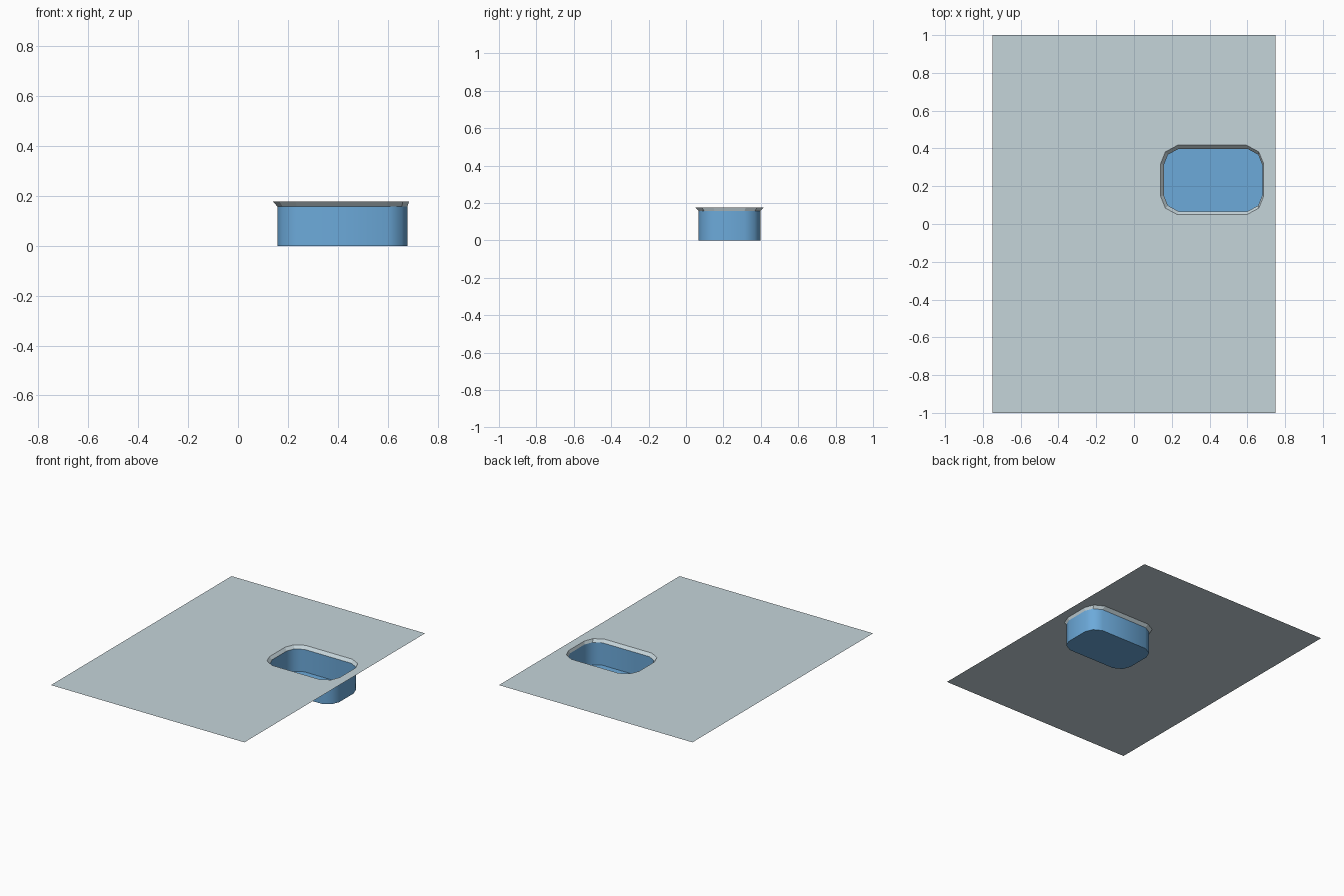
import bpy, bmesh, math

if "Cube" in bpy.data.objects:
    bpy.data.objects.remove(bpy.data.objects["Cube"])

TOP, LIP = 0.177, 0.157


def material(name, rgb):
    m = bpy.data.materials.new(name)
    m.diffuse_color = (*rgb, 1)
    m.use_nodes = True
    m.node_tree.nodes["Principled BSDF"].inputs["Base Color"].default_value = m.diffuse_color
    return m


grey = material("pale grey", (0.56, 0.66, 0.70))
blue = material("blue", (0.15, 0.40, 0.70))


def outline(x0, x1, y0, y1, cx, cy):
    """Rounded rectangle with two segments per corner, counter-clockwise."""
    pts = []
    for i, (x, y, sx, sy) in enumerate(((x1, y1, 1, 1), (x0, y1, -1, 1),
                                        (x0, y0, -1, -1), (x1, y0, 1, -1))):
        corner = [(x, y - sy * cy), (x - sx * cx * 0.28, y - sy * cy * 0.36),
                  (x - sx * cx, y)]
        pts += corner if i % 2 == 0 else corner[::-1]
    return pts


outer = outline(0.141, 0.686, 0.049, 0.417, 0.09, 0.097)
inner = outline(0.158, 0.679, 0.067, 0.398, 0.078, 0.085)


def ring(bm, pts, z):
    return [bm.verts.new((x, y, z)) for x, y in pts]


def loop_edges(bm, vs):
    return [bm.edges.new((vs[i - 1], vs[i])) for i in range(len(vs))]


def wall(bm, low, high):
    """Inward-facing strip between two rings."""
    for i in range(len(low)):
        bm.faces.new((low[i], low[i - 1], high[i - 1], high[i]))


def finish(name, bm, mat, smooth=False):
    me = bpy.data.meshes.new(name)
    bm.to_mesh(me)
    bm.free()
    me.materials.append(mat)
    ob = bpy.data.objects.new(name, me)
    bpy.context.collection.objects.link(ob)
    if smooth:
        bpy.ops.object.select_all(action='DESELECT')
        ob.select_set(True)
        bpy.context.view_layer.objects.active = ob
        bpy.ops.object.shade_smooth_by_angle(angle=math.radians(50))


# Worktop sheet with the sink opening
bm = bmesh.new()
edges = loop_edges(bm, ring(bm, [(-.75, -1), (.75, -1), (.75, 1), (-.75, 1)], TOP))
edges += loop_edges(bm, ring(bm, outer, TOP))
bmesh.ops.triangle_fill(bm, edges=edges, use_beauty=True, normal=(0, 0, 1))
for f in bm.faces:
    f.normal_update()
    if f.normal.z < 0:
        f.normal_flip()
finish("worktop", bm, grey)

# Sloping lip around the opening
bm = bmesh.new()
wall(bm, ring(bm, inner, LIP), ring(bm, outer, TOP))
finish("sink_lip", bm, grey)

# Basin walls and floor
bm = bmesh.new()
floor = ring(bm, inner, 0)
wall(bm, floor, ring(bm, inner, LIP))
bm.faces.new(floor)
finish("basin", bm, blue, True)
